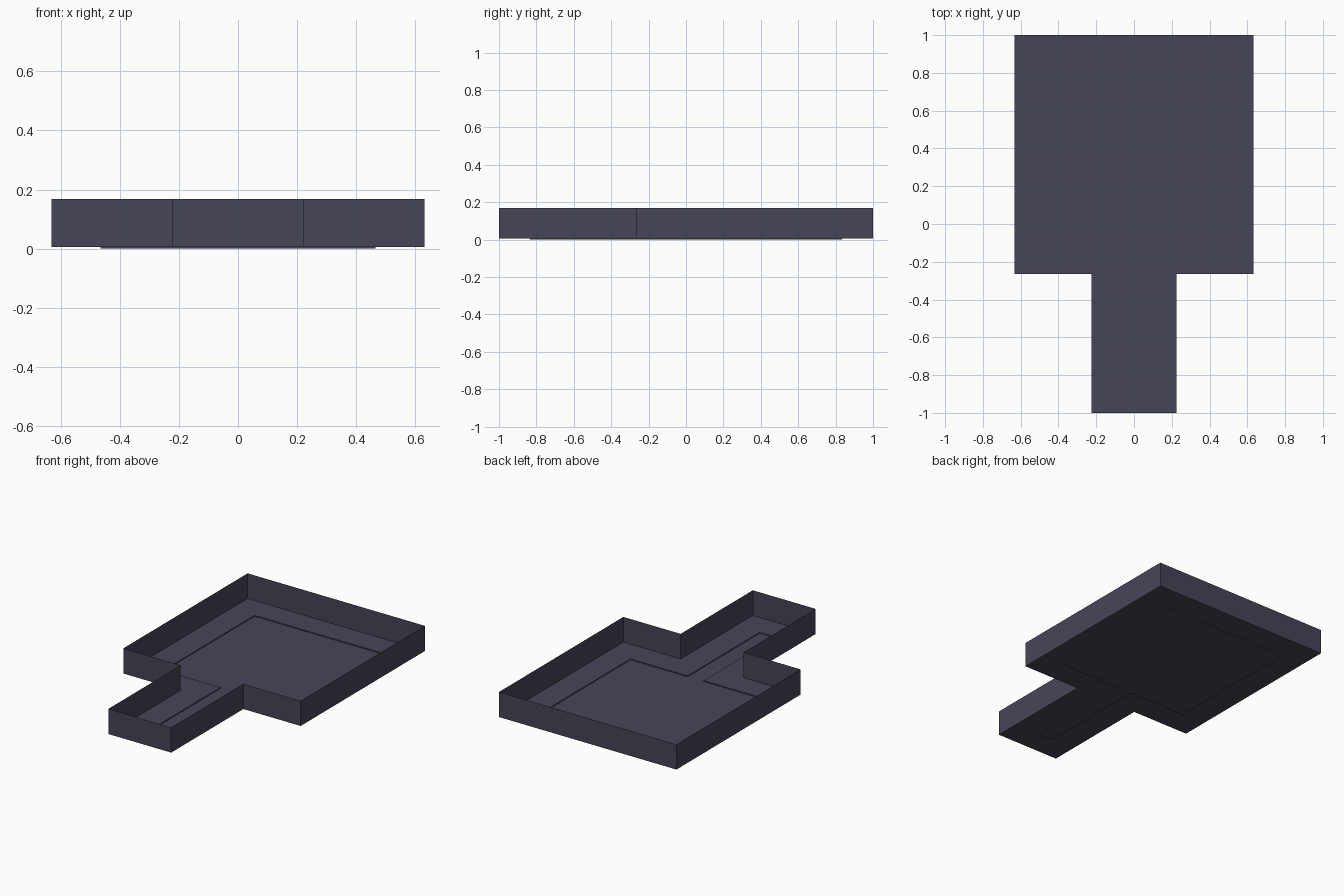
import bpy
import bmesh

cube = bpy.data.objects.get("Cube")
if cube:
    bpy.data.objects.remove(cube, do_unlink=True)

ROOM_X, HALL_X = 0.632, 0.224
BACK_Y, STEP_Y, FRONT_Y = 1.0, -0.265, -1.0
TOP_Z, FLOOR_Z = 0.168, 0.006
MARGIN = 0.167

slate = bpy.data.materials.new("dark slate")
slate.use_nodes = True
color = (0.06, 0.06, 0.095, 1)
slate.diffuse_color = color
bsdf = slate.node_tree.nodes["Principled BSDF"]
bsdf.inputs["Base Color"].default_value = color
bsdf.inputs["Roughness"].default_value = 0.9


def outline(bm, z, inset=0):
    """Counter-clockwise room-and-hall plan, moved inward by inset."""
    r, h = ROOM_X - inset, HALL_X - inset
    b, s, f = BACK_Y - inset, STEP_Y + inset, FRONT_Y + inset
    half = [(h, f), (h, s), (r, s), (r, b)]
    plan = half + [(-x, y) for x, y in reversed(half)]
    return [bm.verts.new((x, y, z)) for x, y in plan]


def bridge(bm, outer, inner):
    """Quads between two matching outlines, facing the inside."""
    for i in range(len(outer)):
        j = (i + 1) % len(outer)
        bm.faces.new((outer[i], outer[j], inner[j], inner[i]))


def finish(bm, name):
    mesh = bpy.data.meshes.new(name)
    bm.to_mesh(mesh)
    bm.free()
    mesh.materials.append(slate)
    bpy.context.collection.objects.link(bpy.data.objects.new(name, mesh))


# Thin upright walls
bm = bmesh.new()
bridge(bm, outline(bm, TOP_Z), outline(bm, FLOOR_Z))
finish(bm, "walls")

# Floor border stepping down to the sunken middle
bm = bmesh.new()
rim = outline(bm, FLOOR_Z, MARGIN)
sunken = outline(bm, 0, MARGIN)
bridge(bm, outline(bm, FLOOR_Z), rim)
bridge(bm, rim, sunken)
hall_l, corner_l, room_l, back_l, back_r, room_r, corner_r, hall_r = sunken
bm.faces.new((hall_l, corner_l, corner_r, hall_r))
bm.faces.new((corner_l, room_l, back_l, back_r, room_r, corner_r))
finish(bm, "floor")
